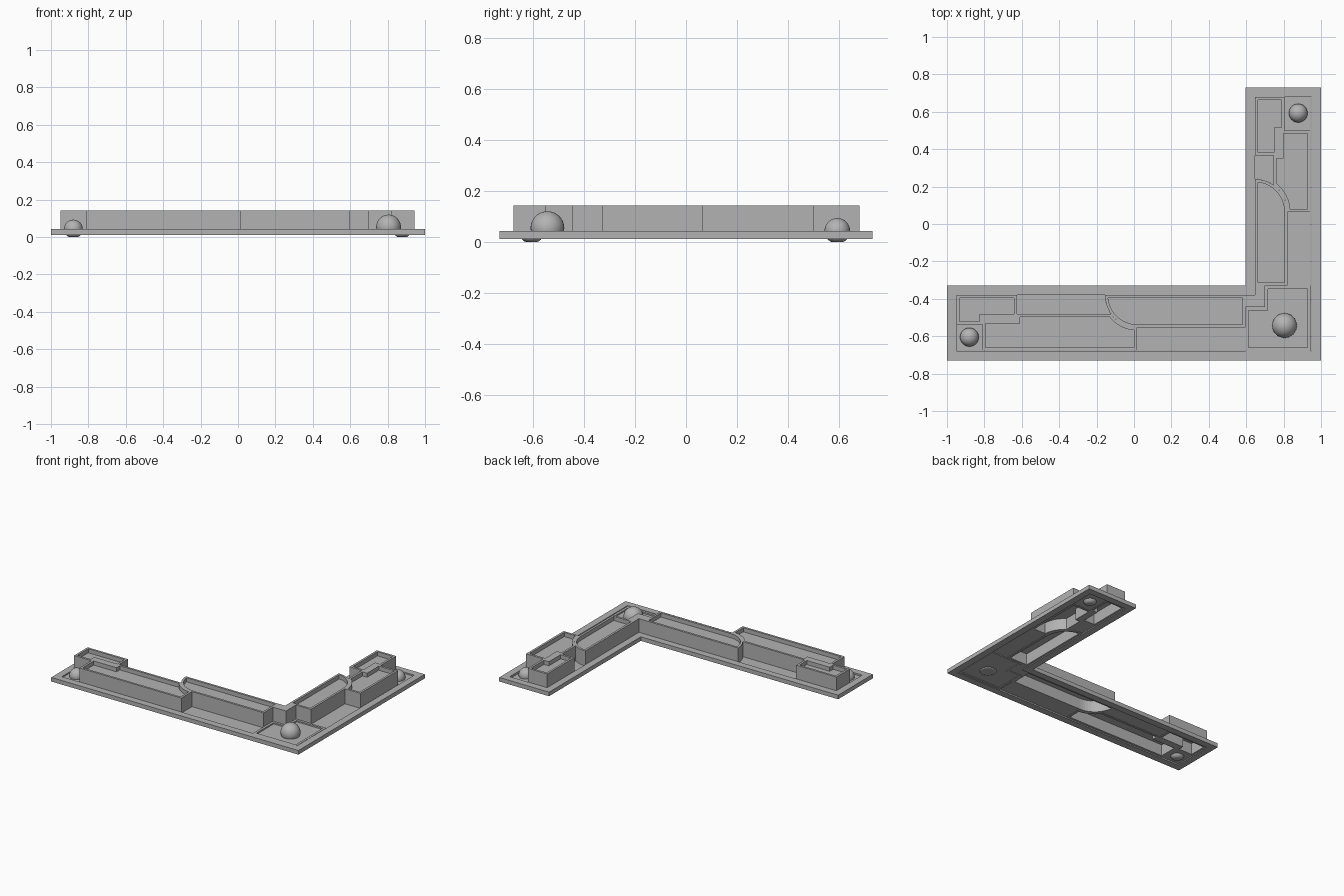
import bpy, bmesh, math

if "Cube" in bpy.data.objects:
    bpy.data.objects.remove(bpy.data.objects["Cube"])

grey = bpy.data.materials.new("stone grey")
grey.diffuse_color = (0.45, 0.45, 0.45, 1)
grey.use_nodes = True
grey.node_tree.nodes["Principled BSDF"].inputs["Base Color"].default_value = grey.diffuse_color


def finish(bm, name):
    bmesh.ops.recalc_face_normals(bm, faces=bm.faces)
    me = bpy.data.meshes.new(name)
    bm.to_mesh(me)
    bm.free()
    me.materials.append(grey)
    ob = bpy.data.objects.new(name, me)
    bpy.context.collection.objects.link(ob)
    return ob


def ccw(p):
    area = sum(a[0] * b[1] - b[0] * a[1] for a, b in zip(p, p[1:] + p[:1]))
    return p if area > 0 else p[::-1]


def inset(p, d):
    # mitred inward offset of a counter-clockwise outline
    out = []
    for i, (x, y) in enumerate(p):
        (ax, ay), (bx, by) = p[i - 1], p[(i + 1) % len(p)]
        l1, l2 = math.hypot(x - ax, y - ay), math.hypot(bx - x, by - y)
        n1 = (-(y - ay) / l1, (x - ax) / l1)
        n2 = (-(by - y) / l2, (bx - x) / l2)
        k = d / (1 + n1[0] * n2[0] + n1[1] * n2[1])
        out.append((x + (n1[0] + n2[0]) * k, y + (n1[1] + n2[1]) * k))
    return out


def shell(name, outline, z0, z1, wall=0, ceiling=None, floor=None):
    # wall=0: solid prism; no floor: open frame; else recessed above and below
    p = ccw(outline)
    q = inset(p, wall) if wall else p
    bm = bmesh.new()
    loop = lambda pts, z: [bm.verts.new((x, y, z)) for x, y in pts]

    def band(a, b):
        for i in range(len(a)):
            j = (i + 1) % len(a)
            bm.faces.new((a[i], a[j], b[j], b[i]))

    lo, hi = loop(p, z0), loop(p, z1)
    band(lo, hi)
    if not wall:
        bm.faces.new(lo)
        bm.faces.new(hi)
    else:
        qlo, qhi = loop(q, z0), loop(q, z1)
        band(lo, qlo)
        band(hi, qhi)
        if floor is None:
            band(qlo, qhi)
        else:
            for rim, z in ((qlo, ceiling), (qhi, floor)):
                inner = loop(q, z)
                band(rim, inner)
                bm.faces.new(inner)
    return finish(bm, name)


def stud(name, x, y, z, r, cut):
    # ball with its underside cut flat
    bm = bmesh.new()
    bmesh.ops.create_uvsphere(bm, u_segments=32, v_segments=20, radius=r)
    for v in bm.verts:
        v.co = (v.co.x + x, v.co.y + y, max(v.co.z + z, cut))
    ob = finish(bm, name)
    for f in ob.data.polygons:
        f.use_smooth = f.center.z > cut + 0.001


# L-shaped rim plate
shell("rim_frame", [(-1, -0.73), (1, -0.73), (1, 0.73), (0.597, 0.73),
                    (0.597, -0.33), (-1, -0.33)], 0.012, 0.042, 0.05)

TOP, BOT, V = 0.142, 0.018, 0.297


def tray(name, outline):
    shell(name, outline, BOT, TOP, 0.016, 0.1, 0.112)


def arm(side, T, b, d, s, n, e):
    # u runs away from the corner, v from inner edge to outer edge
    m = lambda pts: [T(u, v) for u, v in pts]
    arc = lambda t0, t1, k: [(b + (d - b) * math.cos(t0 + (t1 - t0) * i / k),
                              0.173 * math.sin(t0 + (t1 - t0) * i / k)) for i in range(k + 1)]
    half = math.pi / 2
    ta = math.asin(0.1 / 0.173)
    um = b + (d - b) * math.cos(ta)
    # raised trays
    tray(side + "_rounded_tray", m([(0, 0)] + arc(0, half, 12) + [(0, 0.173)]))
    tray(side + "_long_tray", m([(b, V)] + arc(half, ta, 8) +
                                [(s, 0.1), (s, 0.137), (n, 0.137), (n, V)]))
    tray(side + "_end_tray", m([(s, 0), (e, 0), (e, 0.157), (n, 0.157),
                                (n, 0.117), (s, 0.117)]))
    # spacer wall between the two stepped trays
    shell(side + "_spacer", m([(s, 0.117), (n, 0.117), (n, 0.137), (s, 0.137)]), BOT, TOP)
    # low floors
    shell(side + "_slot_floor", m(arc(ta, 0, 6) + [(s, 0), (s, 0.1)]), 0.02, 0.032)
    shell(side + "_outer_floor", m([(0, 0.173), (b, 0.173), (b, V), (0, V)]), 0.02, 0.032)
    shell(side + "_stud_floor", m([(n, 0.157), (e, 0.157), (e, V), (n, V)]), 0.02, 0.032)


arm("long", lambda u, v: (0.595 - u, -0.38 - v), 0.58, 0.75, 1.22, 1.405, 1.545)
arm("short", lambda u, v: (0.647 + v, u - 0.33), 0.395, 0.57, 0.695, 0.83, 1.01)

# raised inner corner block
shell("inner_corner_block", [(0.595, -0.38), (0.647, -0.38), (0.647, -0.33), (0.70, -0.33),
                             (0.70, -0.445), (0.595, -0.445)], BOT, TOP)
# sunken corner panel
shell("corner_panel", [(0.595, -0.445), (0.70, -0.445), (0.70, -0.33), (0.945, -0.33),
                       (0.945, -0.678), (0.595, -0.678)], 0.014, 0.04, 0.017, 0.018, 0.03)

# round studs
stud("corner_stud", 0.805, -0.543, 0.054, 0.066, 0.013)
stud("long_end_stud", -0.88, -0.605, 0.043, 0.05, 0)
stud("short_end_stud", 0.878, 0.593, 0.043, 0.05, 0)
